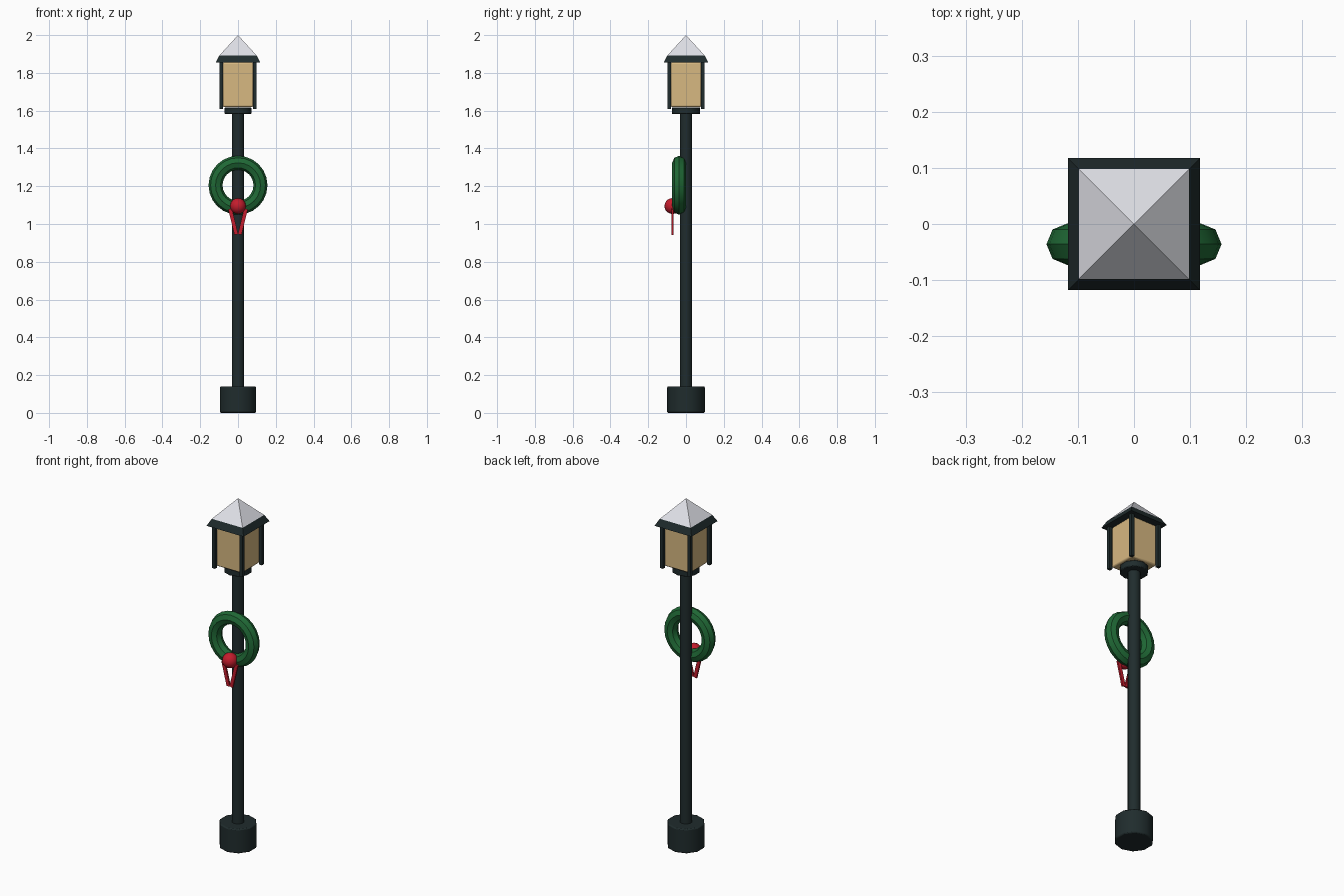
import bpy
import math
from mathutils import Vector

cube = bpy.data.objects.get("Cube")
if cube:
    bpy.data.objects.remove(cube, do_unlink=True)


def material(name, color):
    m = bpy.data.materials.new(name)
    m.use_nodes = True
    m.diffuse_color = (*color, 1)
    bsdf = next(n for n in m.node_tree.nodes if n.type == 'BSDF_PRINCIPLED')
    bsdf.inputs["Base Color"].default_value = (*color, 1)
    return m


IRON = material("dark iron", (0.014, 0.025, 0.026))
GLASS = material("warm glass", (0.68, 0.48, 0.22))
SNOW = material("snow", (0.76, 0.77, 0.82))
GREEN = material("evergreen", (0.014, 0.14, 0.036))
RED = material("red ribbon", (0.55, 0.012, 0.026))


def finish(name, mat, bevel=0, smooth=True):
    """Name and colour the active object, soften its edges and shade it."""
    ob = bpy.context.object
    ob.name = name
    ob.data.materials.append(mat)
    bpy.ops.object.transform_apply(location=False, rotation=False, scale=True)
    if bevel:
        mod = ob.modifiers.new("soft edges", 'BEVEL')
        mod.width = bevel
        mod.segments = 2
        mod.limit_method = 'ANGLE'
        mod.angle_limit = math.radians(50)
    if smooth:
        bpy.ops.object.shade_smooth_by_angle(angle=math.radians(40))
    return ob


def post(name, radius, z0, z1, bevel=0):
    bpy.ops.mesh.primitive_cylinder_add(
        vertices=10, radius=radius, depth=z1 - z0, location=(0, 0, (z0 + z1) / 2))
    return finish(name, IRON, bevel)


def box(name, mat, center, size, tilt=0, bevel=0):
    bpy.ops.mesh.primitive_cube_add(size=1, location=center, rotation=(0, tilt, 0))
    bpy.context.object.scale = size
    return finish(name, mat, bevel)


def square_taper(name, mat, half0, half1, z0, z1):
    """Four-sided frustum or pyramid with sides along the axes."""
    bpy.ops.mesh.primitive_cone_add(
        vertices=4, radius1=half0 * math.sqrt(2), radius2=half1 * math.sqrt(2),
        depth=z1 - z0, location=(0, 0, (z0 + z1) / 2), rotation=(0, 0, math.pi / 4))
    return finish(name, mat, smooth=False)


# Base, pole and lantern collar
post("base", 0.1, 0, 0.14, 0.006)
post("pole", 0.033, 0.13, 1.6)
post("lantern_collar", 0.074, 1.582, 1.617, 0.004)

# Lantern
box("lantern_glass", GLASS, (0, 0, 1.737), (0.162, 0.162, 0.236), bevel=0.008)
for sx, side in ((1, "left"), (-1, "right")):
    for sy, end in ((-1, "front"), (1, "back")):
        box(f"{end}_{side}_lantern_post", IRON,
            (sx * 0.088, sy * 0.088, 1.735), (0.019, 0.019, 0.25))
square_taper("roof_eave", IRON, 0.118, 0.098, 1.855, 1.893)
square_taper("snowy_roof", SNOW, 0.098, 0, 1.893, 2.0)

# Wreath hung on the front of the pole
bpy.ops.mesh.primitive_torus_add(
    major_radius=0.119, minor_radius=0.037, major_segments=24, minor_segments=8,
    location=(0, -0.036, 1.205), rotation=(math.pi / 2, 0, 0))
finish("wreath", GREEN)
bpy.ops.object.shade_smooth()

# Bow knot and its two ribbon tails
bpy.ops.mesh.primitive_uv_sphere_add(
    segments=16, ring_count=10, radius=0.042, location=(0, -0.072, 1.095))
finish("bow_knot", RED)
for sx, side in ((1, "left"), (-1, "right")):
    top = Vector((sx * 0.042, -0.072, 1.08))
    bottom = Vector((sx * 0.009, -0.072, 0.945))
    run = top - bottom
    box(f"{side}_ribbon_tail", RED, (top + bottom) / 2, (0.02, 0.01, run.length),
        tilt=math.atan2(run.x, run.z))
